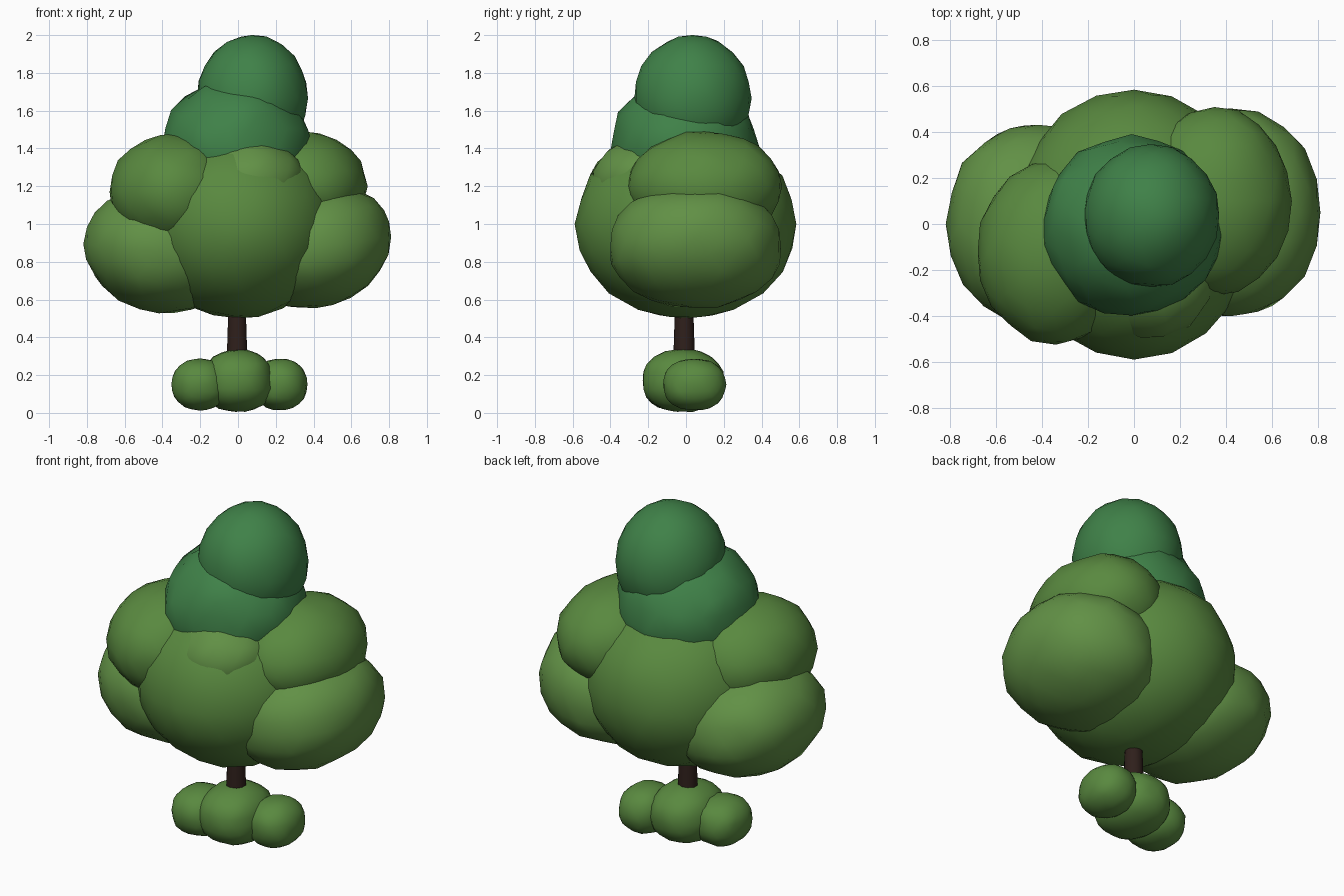
import bpy, bmesh, random
from mathutils import Vector

if "Cube" in bpy.data.objects:
    bpy.data.objects.remove(bpy.data.objects["Cube"])

random.seed(4)


def material(name, rgb):
    m = bpy.data.materials.new(name)
    m.diffuse_color = (*rgb, 1)
    m.use_nodes = True
    m.node_tree.nodes["Principled BSDF"].inputs["Base Color"].default_value = m.diffuse_color
    return m


LEAF = material("leaf_green", (0.10, 0.25, 0.05))
LIGHT = material("light_leaf_green", (0.12, 0.28, 0.06))
DARK = material("dark_leaf_green", (0.05, 0.22, 0.065))
BARK = material("bark", (0.028, 0.014, 0.011))


def finish(bm, name, mat):
    me = bpy.data.meshes.new(name)
    for f in bm.faces:
        f.smooth = True
    bm.to_mesh(me)
    bm.free()
    me.materials.append(mat)
    ob = bpy.data.objects.new(name, me)
    bpy.context.collection.objects.link(ob)
    return ob


def clump(name, centre, radii, mat, rough=0.02, power=2.0, skew=0.0):
    """Irregular low-poly foliage ellipsoid; power > 2 is boxier, skew lifts +x."""
    bm = bmesh.new()
    bmesh.ops.create_icosphere(bm, subdivisions=3, radius=1)
    for v in bm.verts:
        k = 1.005 + random.uniform(-rough, rough)
        k /= sum(abs(u) ** power for u in v.co) ** (1 / power)
        p = Vector(r * k * u for r, u in zip(radii, v.co))
        p.z += skew * p.x
        v.co = p + Vector(centre)
    return finish(bm, name, mat)


# Crown: big centre mass with side clumps
clump("crown_centre", (0, 0, 1.0), (0.53, 0.585, 0.50), LEAF, 0.012)
clump("crown_lower_left", (-0.42, 0.0, 0.855), (0.39, 0.435, 0.32), LIGHT, power=2.1, skew=-0.1)
clump("crown_lower_right", (0.42, 0.05, 0.88), (0.385, 0.455, 0.32), LIGHT, power=2.15, skew=0.13)
clump("crown_upper_left", (-0.34, -0.12, 1.17), (0.34, 0.40, 0.31), LEAF)
clump("crown_upper_right", (0.35, 0.10, 1.20), (0.33, 0.41, 0.29), LEAF)
clump("crown_front_ledge", (0.07, -0.19, 1.22), (0.29, 0.31, 0.235), LIGHT, 0.04)

# Darker treetop in two tiers
clump("treetop_lower", (-0.01, -0.01, 1.40), (0.39, 0.39, 0.37), DARK, 0.035)
clump("treetop_upper", (0.075, 0.035, 1.665), (0.295, 0.31, 0.335), DARK, 0.012)

# Bushes around the foot
clump("bush_centre", (0, -0.015, 0.17), (0.185, 0.215, 0.165), LEAF, power=2.3)
clump("bush_left", (-0.20, -0.06, 0.15), (0.15, 0.165, 0.135), LEAF, power=2.3)
clump("bush_right", (0.225, 0.045, 0.15), (0.14, 0.165, 0.135), LEAF, power=2.3)

# Slightly tapered trunk, rooted inside the centre bush
bm = bmesh.new()
bmesh.ops.create_cone(bm, cap_ends=True, segments=10, radius1=0.064, radius2=0.046, depth=0.55)
bmesh.ops.translate(bm, verts=bm.verts, vec=(-0.005, -0.01, 0.355))
trunk = finish(bm, "trunk", BARK)
bpy.context.view_layer.objects.active = trunk
trunk.select_set(True)
bpy.ops.object.shade_smooth_by_angle(angle=0.8)
